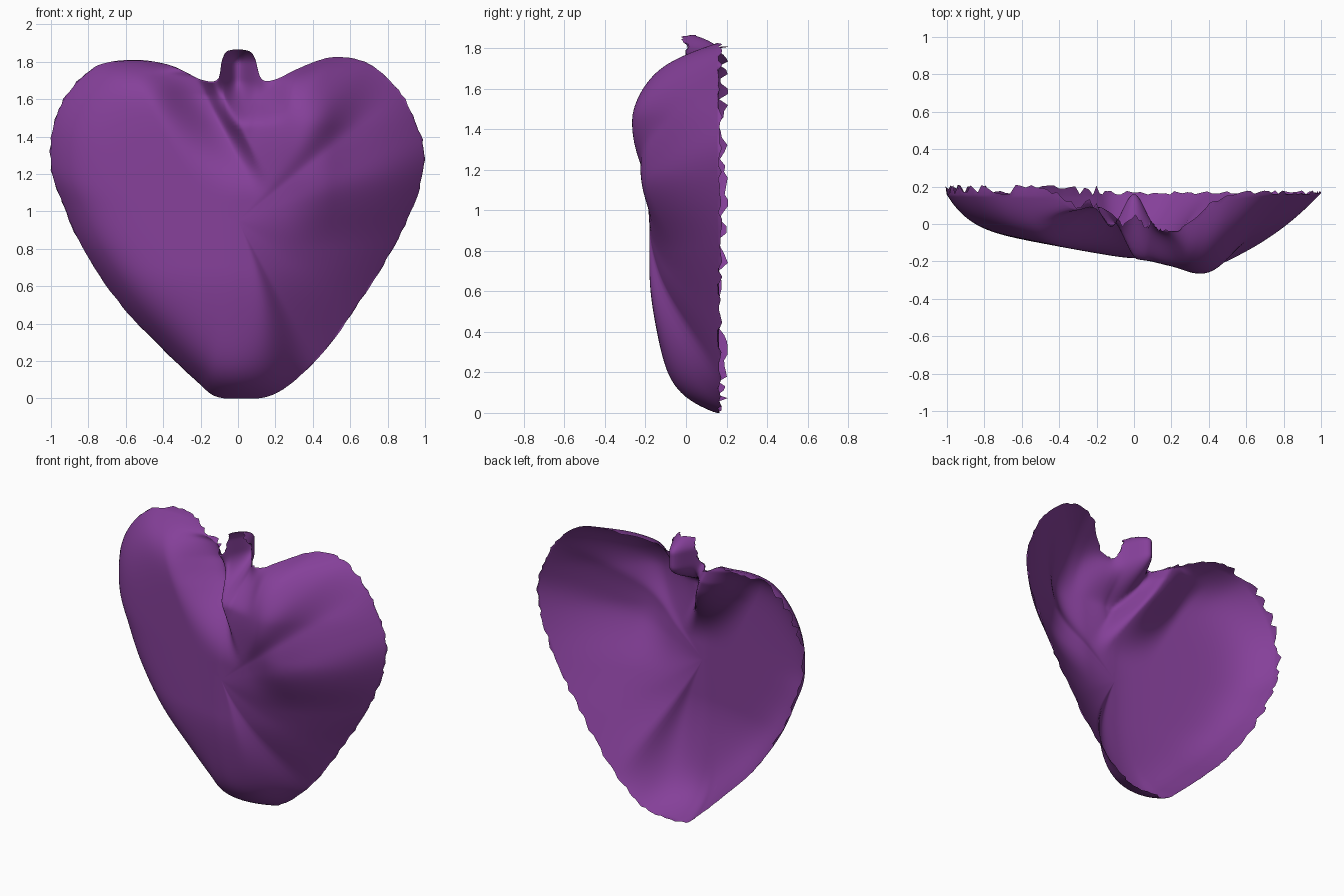
import bpy, bmesh, math, random
from mathutils import Vector

if "Cube" in bpy.data.objects:
    bpy.data.objects.remove(bpy.data.objects["Cube"])

random.seed(4)
CX, CZ = 0.0, 0.95          # hub of the radial mesh
SUB, RINGS = 7, 48

# Heart outline (x, z), clockwise from the stem tip
OUTLINE = [(0.05, 1.86), (0.09, 1.82), (0.125, 1.71), (0.2, 1.705), (0.36, 1.78), (0.52, 1.825),
           (0.7, 1.79), (0.86, 1.65), (0.96, 1.46), (1.0, 1.28), (0.95, 1.06), (0.84, 0.82),
           (0.68, 0.56), (0.5, 0.3), (0.31, 0.1), (0.14, 0.005), (-0.1, 0.005), (-0.22, 0.09),
           (-0.4, 0.26), (-0.62, 0.49), (-0.82, 0.78), (-0.93, 1.02), (-1.0, 1.22), (-0.99, 1.46),
           (-0.9, 1.65), (-0.75, 1.78), (-0.55, 1.81), (-0.36, 1.78), (-0.2, 1.705), (-0.11, 1.705),
           (-0.085, 1.81), (-0.05, 1.86)]


def smooth(a, b, v):
    k = min(1, max(0, (v - a) / (b - a)))
    return k * k * (3 - 2 * k)


def gauss(x, z, cx, cz, sx, sz):
    return math.exp(-((x - cx) / sx) ** 2 - ((z - cz) / sz) ** 2)


def catmull(p, i, u):
    a, b, c, d = (Vector(p[(i + k) % len(p)]) for k in (-1, 0, 1, 2))
    return 0.5 * (2 * b + (c - a) * u + (2 * a - 5 * b + 4 * c - d) * u ** 2
                  + (3 * b - a - 3 * c + d) * u ** 3)


def depth(x, z, t, ang):
    # cupped shell: steep left, top and bottom rims, long slope to the right
    a = math.degrees(ang)
    right = smooth(-92, -60, a) * (1 - smooth(38, 75, a))
    p = 10 + (1.9 + 0.6 * smooth(-40, 20, a) - 10) * right
    d = 0.35 + (0.19 * (0.1 - math.sqrt(x * x + 0.01)) if x < 0 else 0)
    d -= 0.07 * (1 - smooth(0.1, 0.7, z))
    d += 0.065 * gauss(x, z, 0.32, 1.42, 0.22, 0.35)
    d += 0.08 * smooth(0.2, 0.5, x) * smooth(0.8, 1.2, z) * (1 - smooth(1.45, 1.75, z))
    rim = 0.165 - 0.19 * gauss(x, z, 0.22, 1.72, 0.2, 0.15)
    y = rim - (d + rim - 0.17) * (1 - t ** p)
    # lips of the notch with the hollow stem between them
    w = smooth(1.45, 1.7, z) * smooth(-0.45, -0.15, x) * (1 - smooth(0.12, 0.3, x))
    y += (-0.05 + 0.21 * math.exp(-(x / 0.085) ** 2) - y) * w
    # slanting valley: long slope from the left, steep wall on the right
    s = x + 0.22 - 0.52 * (1.7 - z)
    w = smooth(-0.32, 0, s) * (1 - smooth(0.0, 0.11, s)) * smooth(1.06, 1.55, z)
    w *= 1 - smooth(1.72, 1.8, z)
    y += (0.09 - 0.3 * max(0, 1.62 - z) - y) * w
    # stem tip curling forward
    if abs(x) < 0.15:
        y -= 0.12 * max(0, (z - 1.79) / 0.075) ** 2
    return y


def build_shell():
    border = [catmull(OUTLINE, i, k / SUB) for i in range(len(OUTLINE)) for k in range(SUB)]
    bm = bmesh.new()
    hub = bm.verts.new((CX, depth(CX, CZ, 0, 0), CZ))
    rings = []
    for r in range(1, RINGS + 1):
        t = 1 - (1 - r / RINGS) ** 1.4
        ring = []
        for b in border:
            dx, dz = b.x - CX, b.y - CZ
            x, z = CX + dx * t, CZ + dz * t
            y = depth(x, z, t, math.atan2(dz, dx))
            if r == RINGS:                      # ragged rim
                x *= 1 + random.uniform(-0.01, 0.003)
                y += random.uniform(-0.01, 0.045 if x < -0.2 else 0.015)
            ring.append(bm.verts.new((x, y, max(0, z))))
        rings.append(ring)
    m = len(border)
    for j in range(m):
        k = (j + 1) % m
        bm.faces.new((hub, rings[0][k], rings[0][j]))
        for a, b in zip(rings, rings[1:]):
            bm.faces.new((a[j], a[k], b[k], b[j]))
    for f in bm.faces:
        f.smooth = True
    bm.normal_update()
    if sum(f.normal.y for f in bm.faces) > 0:
        bmesh.ops.reverse_faces(bm, faces=bm.faces[:])
    me = bpy.data.meshes.new("heart_shell")
    bm.to_mesh(me)
    bm.free()
    ob = bpy.data.objects.new("heart_shell", me)
    bpy.context.collection.objects.link(ob)
    return ob


shell = build_shell()
mat = bpy.data.materials.new("purple")
mat.diffuse_color = (0.235, 0.051, 0.32, 1)
mat.use_nodes = True
mat.node_tree.nodes["Principled BSDF"].inputs["Base Color"].default_value = mat.diffuse_color
shell.data.materials.append(mat)
